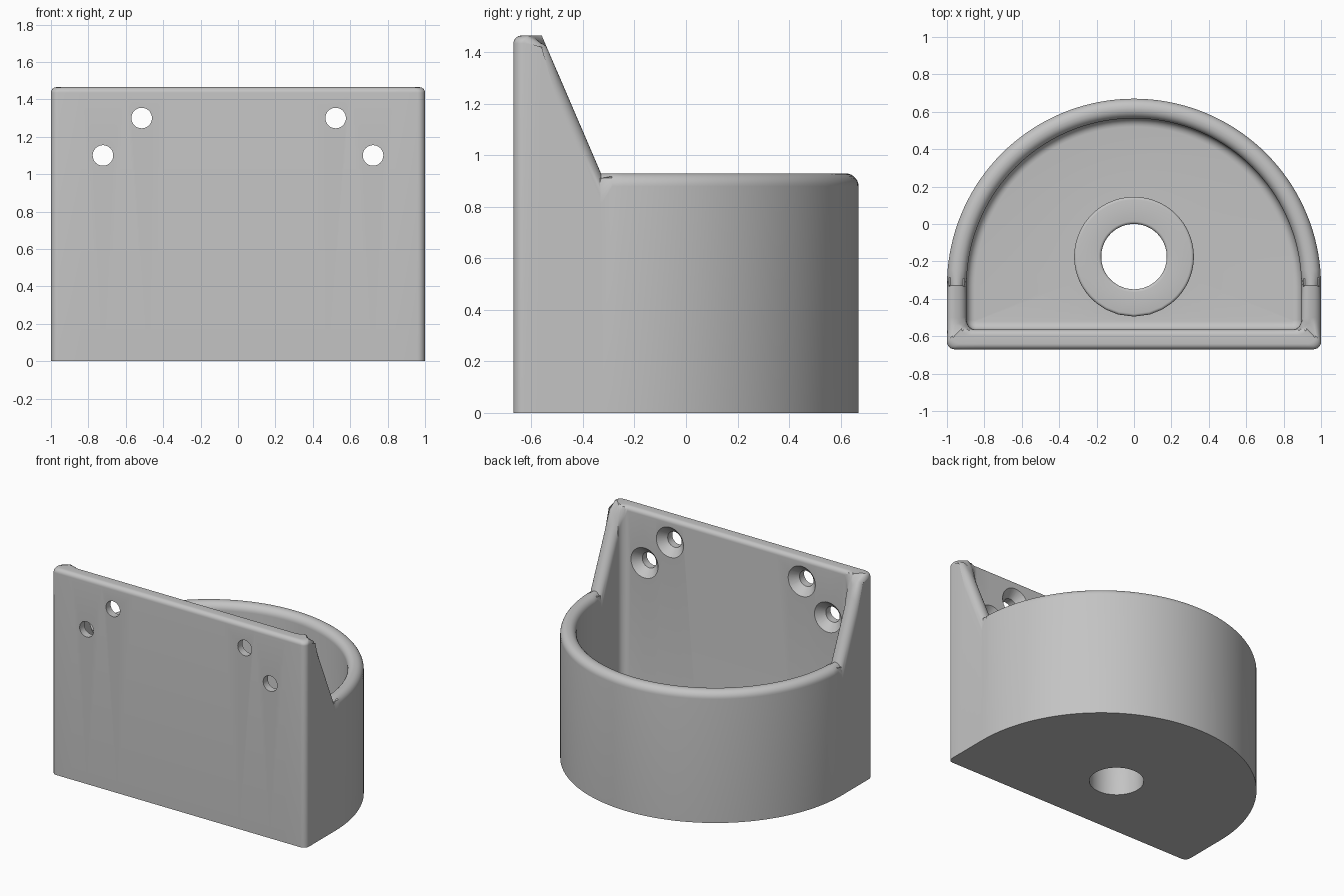
import bpy, bmesh
from math import sin, cos, pi, radians, hypot
from mathutils import Vector, Matrix

old = bpy.data.objects.get("Cube")
if old:
    bpy.data.objects.remove(old, do_unlink=True)

grey = bpy.data.materials.new("light grey")
grey.use_nodes = True
colour = (0.55, 0.55, 0.55, 1)
grey.diffuse_color = colour
grey.node_tree.nodes["Principled BSDF"].inputs["Base Color"].default_value = colour

FRONT, BEND, TIP = -0.67, -0.33, -0.56      # plate face, start of the round, slope top
WALL, RIM_Z, TOP_Z = 0.105, 0.93, 1.465
FLOOR, FILLET, BOSS_Z = 0.105, 0.045, 0.21
HOLE, BOSS, SOFT = 0.175, 0.32, 0.015
CENTRE = Vector((0, -0.175))


def arc(steps):
    return [pi / 2 * i / steps for i in range(steps + 1)]


def half_outline():
    """Stations of the D outline: outer point, inner point, inward direction, edge radius."""
    out = []
    for i in range(9):                                   # front plate
        f = i / 8
        out.append((Vector((0.96 * f, FRONT)), Vector((0.845 * f, FRONT + WALL)),
                    Vector((0, 1)), 0.03))
    for a in arc(6)[1:]:                                 # rounded corner
        d = Vector((sin(a), -cos(a)))
        out.append((Vector((0.96, -0.63)) + d * 0.04, Vector((0.845, -0.515)) + d * 0.05,
                    -d, 0.03))
    inward = Vector((-1, 0))
    out.append((Vector((1, TIP)), Vector((0.895, -0.512)), inward, 0.045))
    for y in (-0.5, -0.45, -0.4, BEND - 0.004):          # sloping side
        out.append((Vector((1, y)), Vector((1 - WALL, y)), inward, 0.05))
    for a in arc(36):                                    # round back
        d = Vector((cos(a), sin(a)))
        c = Vector((0, BEND))
        out.append((c + d, c + d * (1 - WALL), -d, 0.05))
    return out


def mirrored(station):
    o, i, n, r = station
    flip = lambda v: Vector((-v.x, v.y))
    return flip(o), flip(i), flip(n), r


def wall_top(y, drop):
    """Height of the wall at depth y, lowered by the edge rounding."""
    if y <= TIP:
        return TOP_Z - drop
    if y >= BEND:
        return RIM_Z - drop
    f = (y - TIP) / (BEND - TIP)
    return TOP_Z + (RIM_Z - TOP_Z) * f - drop * 2.4


def section(station):
    """Closed section: underside, wall, rounded rim, floor, boss and drain hole."""
    outer, inner, inward, r = station
    pts = [(outer, 0)]
    edge = [(r * (1 - cos(a)), r * (1 - sin(a))) for a in arc(7)]
    edge += [(WALL - u, d) for u, d in reversed(edge)]
    for u, d in edge:
        p = outer.lerp(inner, u / WALL)
        pts.append((p, wall_top(p.y, d)))
    for a in arc(6):
        pts.append((inner + inward * FILLET * (1 - cos(a)), FLOOR + FILLET * (1 - sin(a))))
    ray = (inner - CENTRE).normalized()
    ring = [(BOSS, FLOOR)]
    ring += [(BOSS - SOFT * (1 - cos(a)), BOSS_Z - SOFT * (1 - sin(a))) for a in arc(4)]
    ring += [(HOLE + SOFT * (1 - cos(a)), BOSS_Z - SOFT * (1 - sin(a))) for a in reversed(arc(4))]
    ring.append((HOLE, 0))
    pts += [(CENTRE + ray * rad, z) for rad, z in ring]
    return pts


def loft(bm, loops):
    rows = [[bm.verts.new(p) for p in loop] for loop in loops]
    for i, row in enumerate(rows):
        nxt = rows[(i + 1) % len(rows)]
        for j in range(len(row)):
            k = (j + 1) % len(row)
            bm.faces.new((row[j], row[k], nxt[k], nxt[j]))


def finish(name, bm):
    bmesh.ops.recalc_face_normals(bm, faces=bm.faces)
    mesh = bpy.data.meshes.new(name)
    bm.to_mesh(mesh)
    bm.free()
    mesh.materials.append(grey)
    obj = bpy.data.objects.new(name, mesh)
    bpy.context.collection.objects.link(obj)
    return obj


# Holder body
half = half_outline()
stations = half + [mirrored(s) for s in reversed(half[1:-1])]
bm = bmesh.new()
loft(bm, [[(p.x, p.y, z) for p, z in section(s)] for s in stations])
body = finish("wall_holder", bm)

# Countersunk screw holes, wide on the inside of the plate
bm = bmesh.new()
profile = [(0.055, FRONT - 0.05), (0.055, -0.618), (0.107, FRONT + WALL), (0.107, -0.53)]
for x, z in ((-0.515, 1.3), (0.522, 1.3), (-0.722, 1.1), (0.722, 1.1)):
    rows = [[bm.verts.new((x + r * cos(2 * pi * i / 32), y, z + r * sin(2 * pi * i / 32)))
             for i in range(32)] for r, y in profile]
    for a, b in zip(rows, rows[1:]):
        for i in range(32):
            k = (i + 1) % 32
            bm.faces.new((a[i], a[k], b[k], b[i]))
    bm.faces.new(rows[0])
    bm.faces.new(rows[-1])
cutter = finish("screw_hole_cutter", bm)
cutter.hide_render = True

cut = body.modifiers.new("screw_holes", "BOOLEAN")
cut.operation = "DIFFERENCE"
cut.solver = "EXACT"
cut.object = cutter
bpy.ops.object.select_all(action="DESELECT")
bpy.context.view_layer.objects.active = body
body.select_set(True)
bpy.ops.object.modifier_apply(modifier=cut.name)
bpy.data.objects.remove(cutter, do_unlink=True)
bpy.ops.object.shade_smooth_by_angle(angle=radians(30))
